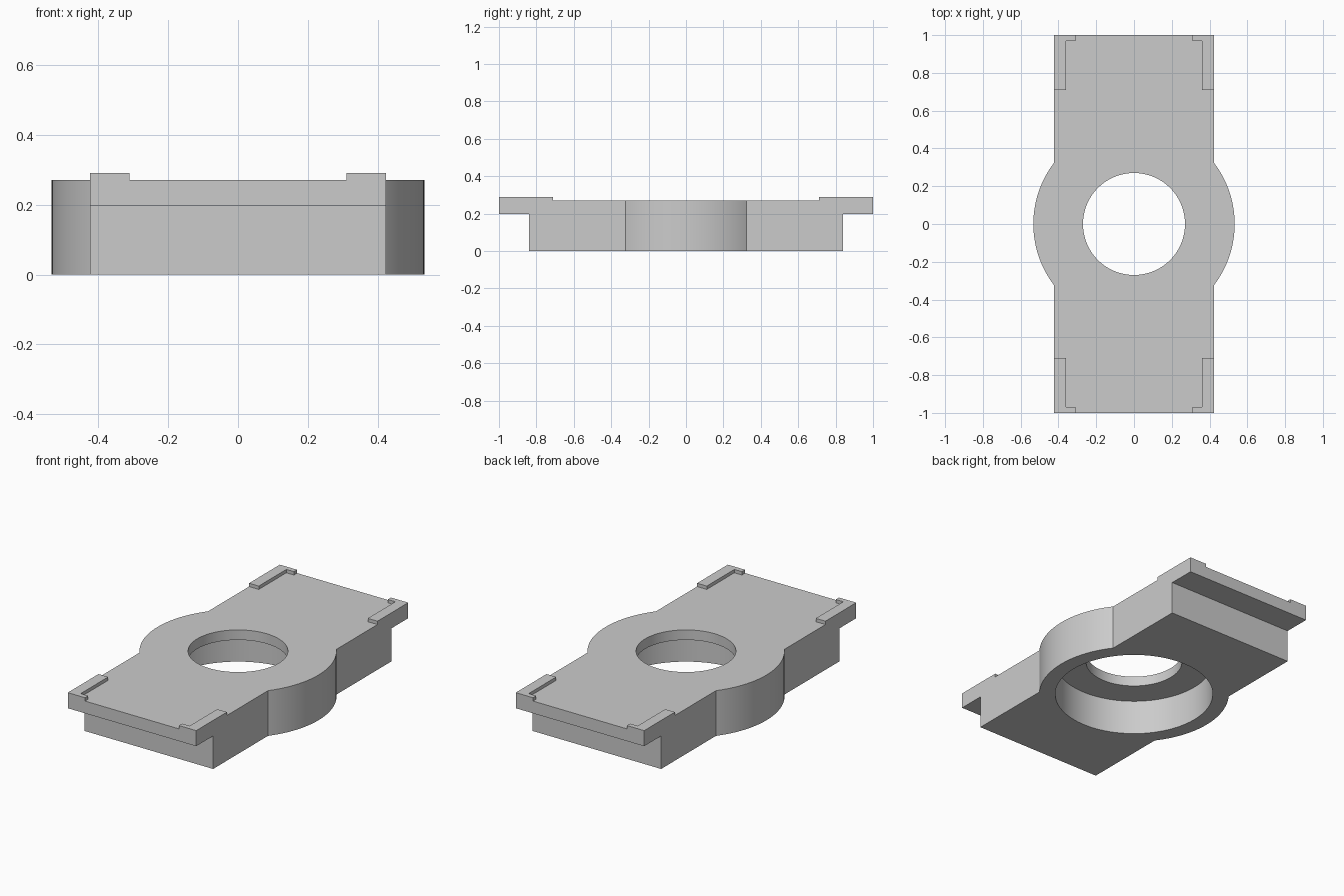
import bpy
import bmesh
import math
from mathutils import Vector

default = bpy.data.objects.get("Cube")
if default:
    bpy.data.objects.remove(default, do_unlink=True)

TOP = 0.27        # main top surface
LEDGE = 0.197     # underside of the end overhangs
LIP_TOP = 0.29    # top of the corner lips
HALF_W = 0.424
BODY_Y = 0.84

grey = bpy.data.materials.new("plain grey")
grey.use_nodes = True
colour = (0.6, 0.6, 0.6, 1)
grey.diffuse_color = colour
grey.node_tree.nodes["Principled BSDF"].inputs["Base Color"].default_value = colour


def make_prism(name, outlines, direction):
    """Closed prisms made by extruding each outline along direction."""
    bm = bmesh.new()
    for points in outlines:
        face = bm.faces.new([bm.verts.new(p) for p in points])
        extruded = bmesh.ops.extrude_face_region(bm, geom=[face], use_keep_orig=True)
        moved = [v for v in extruded["geom"] if isinstance(v, bmesh.types.BMVert)]
        bmesh.ops.translate(bm, verts=moved, vec=Vector(direction))
    bmesh.ops.recalc_face_normals(bm, faces=bm.faces)
    mesh = bpy.data.meshes.new(name)
    bm.to_mesh(mesh)
    bm.free()
    mesh.materials.append(grey)
    obj = bpy.data.objects.new(name, mesh)
    bpy.context.collection.objects.link(obj)
    return obj


def make_cylinder(name, radius, low, high, sides=128):
    angles = [2 * math.pi * i / sides for i in range(sides)]
    ring = [(radius * math.cos(a), radius * math.sin(a), low) for a in angles]
    return make_prism(name, [ring], (0, 0, high - low))


def combine(target, tool, operation):
    """Apply a boolean and discard the tool object."""
    tool.hide_render = True
    mod = target.modifiers.new(operation.lower(), "BOOLEAN")
    mod.operation = operation
    mod.solver = "EXACT"
    mod.object = tool
    bpy.context.view_layer.objects.active = target
    bpy.ops.object.modifier_apply(modifier=mod.name)
    bpy.data.objects.remove(tool, do_unlink=True)


# Long block with overhanging ends, from its side profile
half = [(BODY_Y, 0), (BODY_Y, LEDGE), (1, LEDGE), (1, TOP)]
profile = half + [(-y, z) for y, z in reversed(half)]
body = make_prism("bearing_block", [[(-HALF_W, y, z) for y, z in profile]],
                  (2 * HALF_W, 0, 0))

# Round boss in the middle
combine(body, make_cylinder("boss", 0.533, 0, TOP), "UNION")

# Raised L-shaped lips on the four corners
lip = [(HALF_W, 0.71), (HALF_W, 1), (0.31, 1), (0.31, 0.97), (0.36, 0.97), (0.36, 0.71)]
corners = [[(sx * x, sy * y, TOP) for x, y in lip] for sx in (1, -1) for sy in (1, -1)]
combine(body, make_prism("corner_lips", corners, (0, 0, LIP_TOP - TOP)), "UNION")

# Through hole, and a wider bore from below
combine(body, make_cylinder("through_hole", 0.27, -0.1, 0.4), "DIFFERENCE")
combine(body, make_cylinder("lower_bore", 0.443, -0.1, 0.21), "DIFFERENCE")

# Smooth curved walls, sharp edges elsewhere
bpy.ops.object.select_all(action="DESELECT")
body.select_set(True)
bpy.context.view_layer.objects.active = body
bpy.ops.object.shade_smooth_by_angle(angle=math.radians(30))
